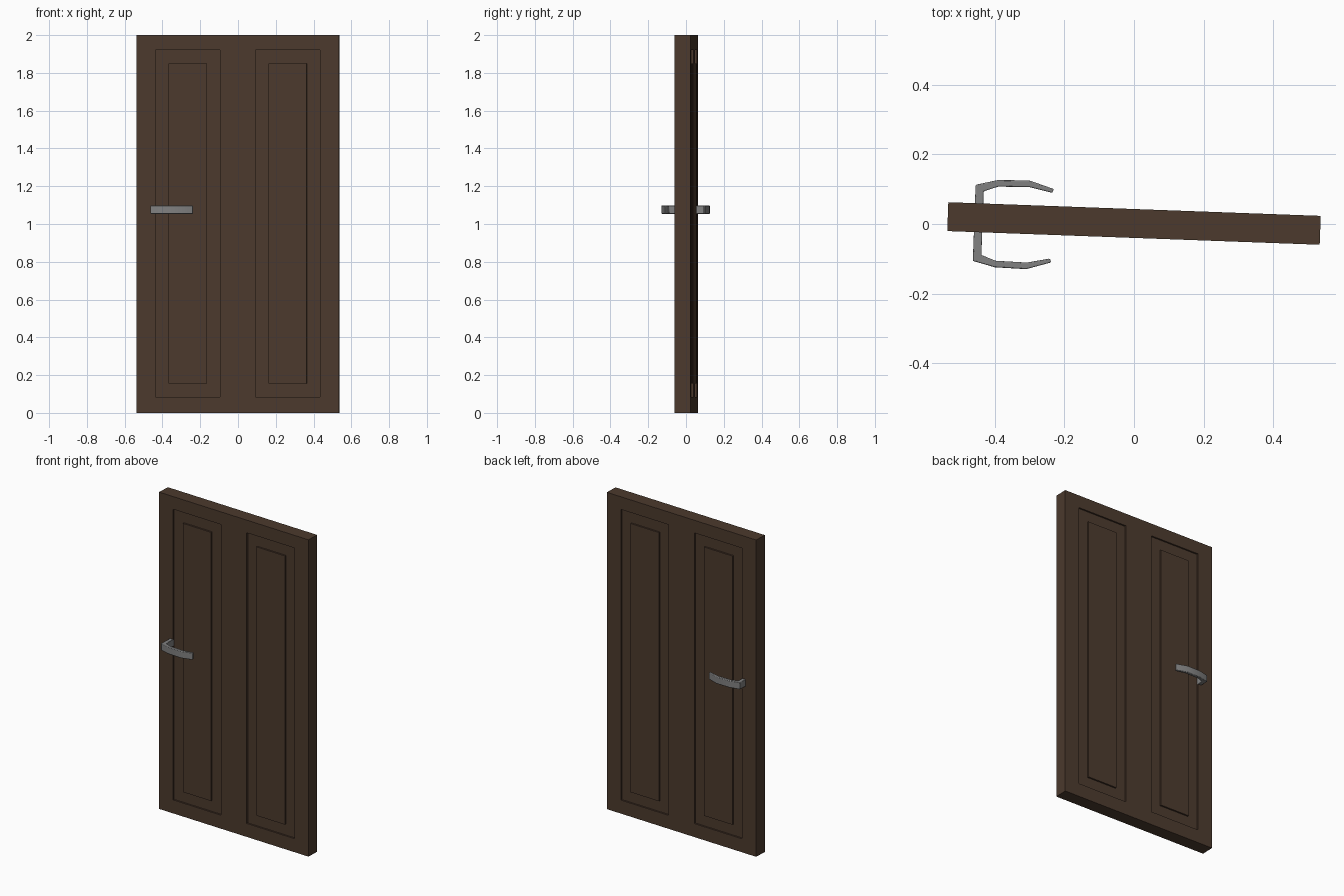
import bpy, bmesh, math

if "Cube" in bpy.data.objects:
    bpy.data.objects.remove(bpy.data.objects["Cube"])

SWING = math.radians(-2.1)      # door stands slightly ajar
W, T, H = 1.071, 0.083, 2.0     # door width, thickness, height
DEPTH = 0.010                   # depth of the panel grooves


def material(name, rgb):
    m = bpy.data.materials.new(name)
    m.diffuse_color = (*rgb, 1)
    m.use_nodes = True
    m.node_tree.nodes["Principled BSDF"].inputs["Base Color"].default_value = m.diffuse_color
    return m


wood = material("dark brown wood", (0.072, 0.042, 0.026))
metal = material("grey metal", (0.22, 0.22, 0.22))


def finish(name, bm, mat):
    bmesh.ops.recalc_face_normals(bm, faces=bm.faces)
    me = bpy.data.meshes.new(name)
    bm.to_mesh(me)
    bm.free()
    me.materials.append(mat)
    ob = bpy.data.objects.new(name, me)
    bpy.context.collection.objects.link(ob)
    ob.rotation_euler.z = SWING
    return ob


# Door leaf: a grid of faces whose panel cells are inset and sunk on both sides
bm = bmesh.new()
xs = [-W / 2, -0.435, -0.093, 0.093, 0.435, W / 2]
zs = [0, 0.085, 1.92, H]
sides = []
for y in (-T / 2, T / 2):
    grid = [[bm.verts.new((x, y, z)) for z in zs] for x in xs]
    sides.append(grid)
    panels = []
    for i in range(len(xs) - 1):
        for j in range(len(zs) - 1):
            f = bm.faces.new((grid[i][j], grid[i + 1][j], grid[i + 1][j + 1], grid[i][j + 1]))
            if j == 1 and i in (1, 3):
                panels.append(f)
    for f in panels:
        s = 1 if y < 0 else -1
        # groove walls
        bmesh.ops.inset_individual(bm, faces=[f], thickness=0)
        for v in f.verts:
            v.co.y += s * DEPTH
        # groove floor, then the raised middle field
        bmesh.ops.inset_individual(bm, faces=[f], thickness=0.098)
        bmesh.ops.inset_individual(bm, faces=[f], thickness=0)
        for v in f.verts:
            v.co.y -= s * DEPTH


def rim(a, b):
    for k in range(len(a) - 1):
        bm.faces.new((a[k], a[k + 1], b[k + 1], b[k]))


f, b = sides
rim(f[0], b[0])
rim(f[-1], b[-1])
for k in (0, -1):
    rim([c[k] for c in f], [c[k] for c in b])
door = finish("door_leaf", bm, wood)
door.location.y = 0.0015

# Lever handles: plan outline extruded upwards, mirrored to the other side
outline = [(-0.459, 0.0), (-0.459, 0.096), (-0.395, 0.112), (-0.305, 0.114), (-0.234, 0.092),
           (-0.238, 0.081), (-0.304, 0.095), (-0.394, 0.093), (-0.435, 0.078), (-0.435, 0.0)]
for name, s in (("back_handle", 1), ("front_handle", -1)):
    bm = bmesh.new()
    axis = -0.0135
    pts = [(x, y if s > 0 else 2 * axis - y) for x, y in outline]
    face = bm.faces.new([bm.verts.new((x, y, 1.054)) for x, y in pts])
    ext = bmesh.ops.extrude_face_region(bm, geom=[face])
    for v in ext["geom"]:
        if isinstance(v, bmesh.types.BMVert):
            v.co.z = 1.098
    ob = finish(name, bm, metal)
    bev = ob.modifiers.new("soft_edges", 'BEVEL')
    bev.width = 0.003
    bev.segments = 2
    bev.limit_method = 'ANGLE'
    bev.angle_limit = math.radians(50)
    bpy.ops.object.select_all(action='DESELECT')
    ob.select_set(True)
    bpy.context.view_layer.objects.active = ob
    bpy.ops.object.shade_smooth_by_angle(angle=math.radians(40))
